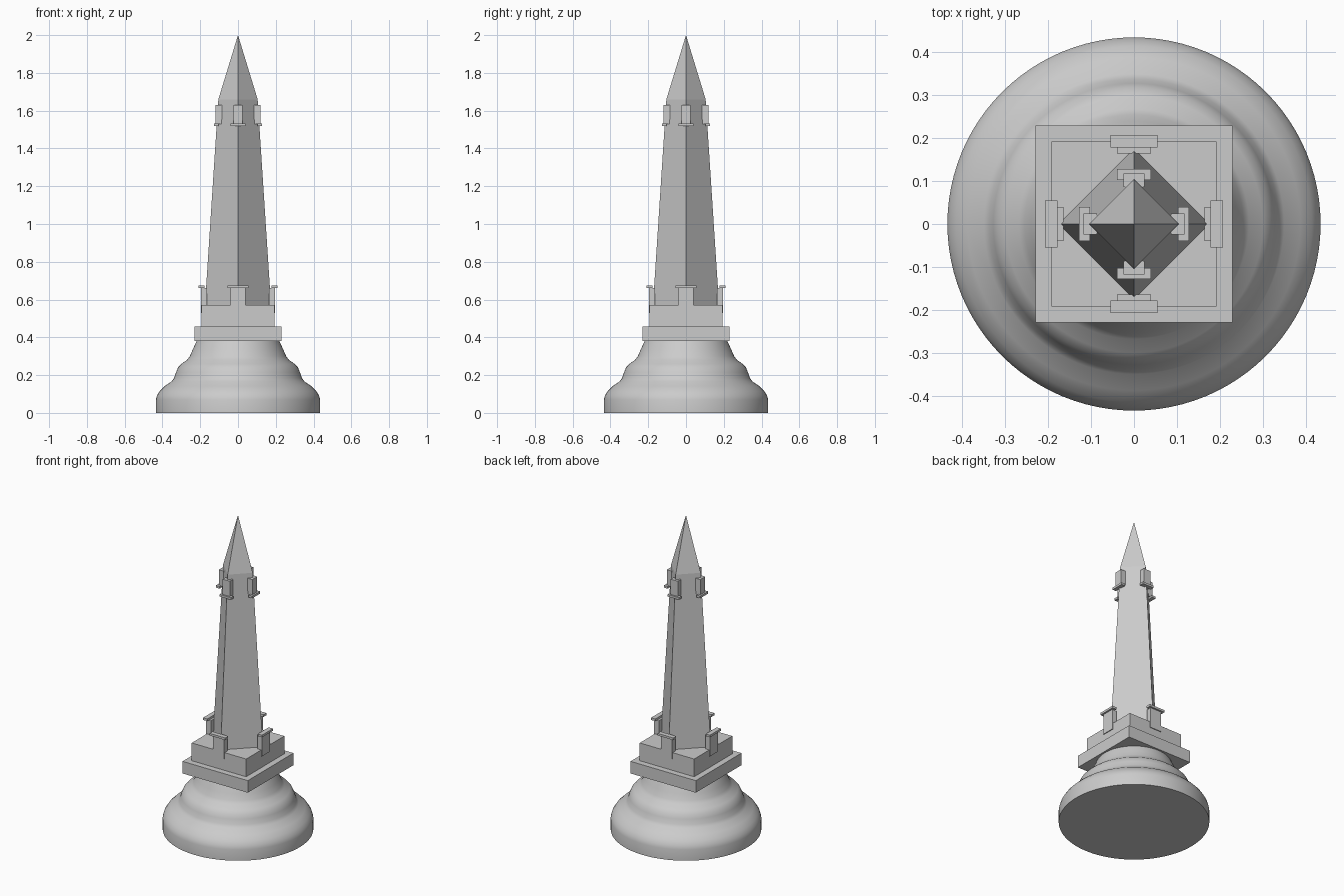
import bpy
import bmesh
from math import pi, sin, cos, radians
from mathutils import Matrix

cube = bpy.data.objects.get("Cube")
if cube:
    bpy.data.objects.remove(cube, do_unlink=True)

stone = bpy.data.materials.new("grey_stone")
stone.use_nodes = True
GREY = (0.6, 0.6, 0.6, 1)
stone.diffuse_color = GREY
stone.node_tree.nodes["Principled BSDF"].inputs["Base Color"].default_value = GREY


def finish(name, bm):
    bmesh.ops.recalc_face_normals(bm, faces=bm.faces)
    mesh = bpy.data.meshes.new(name)
    bm.to_mesh(mesh)
    bm.free()
    mesh.materials.append(stone)
    obj = bpy.data.objects.new(name, mesh)
    bpy.context.collection.objects.link(obj)
    return obj


def box(name, low, high, turn=0):
    """Box between two corners, turned about the vertical axis."""
    bm = bmesh.new()
    bmesh.ops.create_cube(bm, size=1)
    for v in bm.verts:
        v.co = [(a + b) / 2 + c * (b - a) for a, b, c in zip(low, high, v.co)]
    bmesh.ops.rotate(bm, verts=bm.verts, matrix=Matrix.Rotation(turn, 3, 'Z'))
    return finish(name, bm)


def stack(name, profile, sides):
    """Closed solid of stacked rings, given as (radius, height)."""
    bm = bmesh.new()
    rings = []
    for r, z in profile:
        if r == 0:
            rings.append([bm.verts.new((0, 0, z))] * sides)
        else:
            rings.append([bm.verts.new((r * cos(2 * pi * i / sides),
                                        r * sin(2 * pi * i / sides), z))
                          for i in range(sides)])
    for lower, upper in zip(rings, rings[1:]):
        for i in range(sides):
            j = (i + 1) % sides
            corners = [lower[i], lower[j], upper[j], upper[i]]
            bm.faces.new(list(dict.fromkeys(corners)))
    bm.faces.new(rings[0])
    if profile[-1][0] > 0:
        bm.faces.new(rings[-1])
    return finish(name, bm)


# Round moulded base
base = stack("round_base", [
    (0.435, 0), (0.435, 0.07), (0.429, 0.092), (0.415, 0.115), (0.388, 0.142),
    (0.35, 0.168), (0.338, 0.185), (0.328, 0.215), (0.318, 0.24),
    (0.3, 0.259), (0.268, 0.282), (0.255, 0.3), (0.24, 0.335), (0.217, 0.385)], 96)
bpy.context.view_layer.objects.active = base
base.select_set(True)
bpy.ops.object.shade_smooth_by_angle(angle=radians(40))
base.select_set(False)

# Square plinth
box("plinth_slab", (-0.23, -0.23, 0.38), (0.23, 0.23, 0.457))
box("plinth_step", (-0.192, -0.192, 0.457), (0.192, 0.192, 0.57))

# Tapered shaft set cornerwise, with a pointed top
stack("shaft", [(0.175, 0.57), (0.104, 1.66), (0, 2)], 4)

# Piers at the foot and brackets near the top, one on each shaft corner
for side, turn in zip(("left", "back", "right", "front"),
                      (0, pi / 2, pi, 3 * pi / 2)):
    box(side + "_pier", (0.164, -0.04, 0.53), (0.197, 0.04, 0.66), turn)
    box(side + "_pier_cap", (0.178, -0.055, 0.66), (0.208, 0.055, 0.674), turn)
    box(side + "_bracket", (0.086, -0.025, 1.53), (0.118, 0.025, 1.63), turn)
    box(side + "_bracket_foot", (0.102, -0.04, 1.519), (0.128, 0.04, 1.533), turn)
